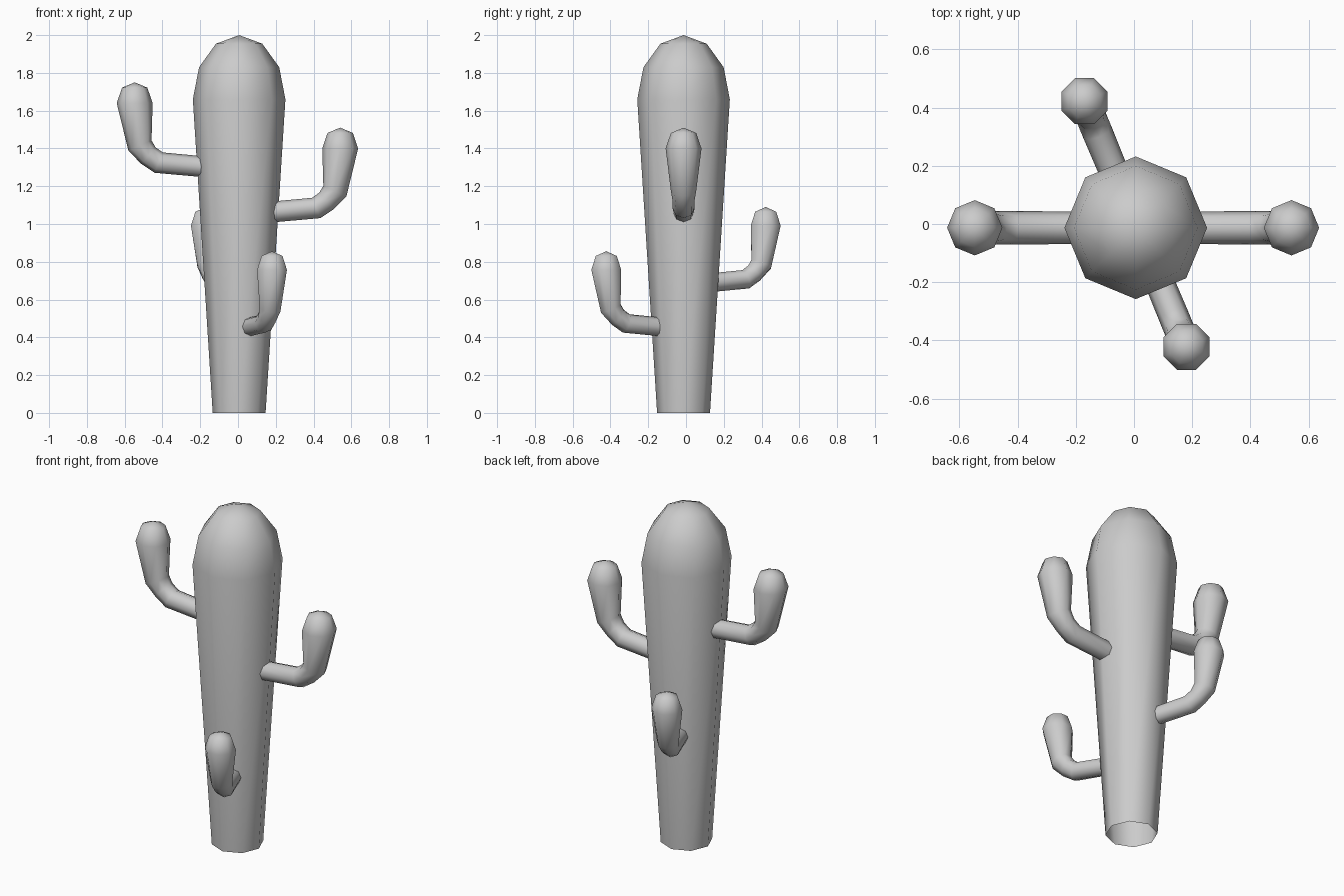
import bpy, bmesh
from math import sin, cos, pi, radians
from mathutils import Vector, Matrix

if "Cube" in bpy.data.objects:
    bpy.data.objects.remove(bpy.data.objects["Cube"])

SIDES = 8


def loft(name, rings, apex, matrix):
    """Skin 8-sided rings (centre x, centre z, tilt in degrees, radius), closed by an apex."""
    bm = bmesh.new()
    loops = []
    for cx, cz, tilt, r in rings:
        t = radians(tilt)
        u = Vector((cos(t), 0, sin(t)))      # in-plane axis of the ring
        v = Vector((0, 1, 0))                # sideways axis
        c = Vector((cx, 0, cz))
        loops.append([bm.verts.new(c + r * (u * cos(a) + v * sin(a)))
                      for a in (2 * pi * i / SIDES for i in range(SIDES))])
    for lo, hi in zip(loops, loops[1:]):
        for i in range(SIDES):
            j = (i + 1) % SIDES
            bm.faces.new((lo[i], lo[j], hi[j], hi[i]))
    tip = bm.verts.new((apex[0], 0, apex[1]))
    for i in range(SIDES):
        bm.faces.new((loops[-1][i], loops[-1][(i + 1) % SIDES], tip))
    for f in bm.faces:
        f.smooth = True
    bmesh.ops.transform(bm, matrix=matrix, verts=bm.verts)
    bm.normal_update()
    mesh = bpy.data.meshes.new(name)
    bm.to_mesh(mesh)
    bm.free()
    obj = bpy.data.objects.new(name, mesh)
    bpy.context.collection.objects.link(obj)
    return obj


# Trunk: widening column with a three-step dome, open underneath
R, Z = 0.245, 1.66
trunk = [(0, 0, 0, 0.14)]
trunk += [(0, Z + 0.34 * sin(radians(a)), 0, R * cos(radians(a))) for a in (0, 30, 60)]
loft("trunk", trunk, (0, 2.0), Matrix.Translation((0.006, -0.013, 0)))

# Arm profile, relative to the tip: out from the trunk, bend up, swell, dome
arm = [
    (-0.39, -0.449, -86, 0.055),
    (-0.127, -0.425, -68, 0.058),
    (-0.073, -0.388, -50, 0.058),
    (-0.028, -0.335, -24, 0.067),
    (0, -0.11, 0, 0.095),
    (0, -0.028, 0, 0.067),
]

# name, tip position, heading, scale
for name, tip, heading, s in (
    ("right_arm", (0.541, -0.013, 1.51), 0, 1.0),
    ("left_arm", (-0.547, -0.013, 1.75), 180, 1.0),
    ("back_arm", (-0.170, 0.422, 1.09), 112.5, 0.9),
    ("front_arm", (0.180, -0.422, 0.856), -67.5, 0.9),
):
    m = (Matrix.Translation(tip) @ Matrix.Rotation(radians(heading), 4, 'Z')
         @ Matrix.Scale(s, 4))
    loft(name, arm, (0, 0), m)
